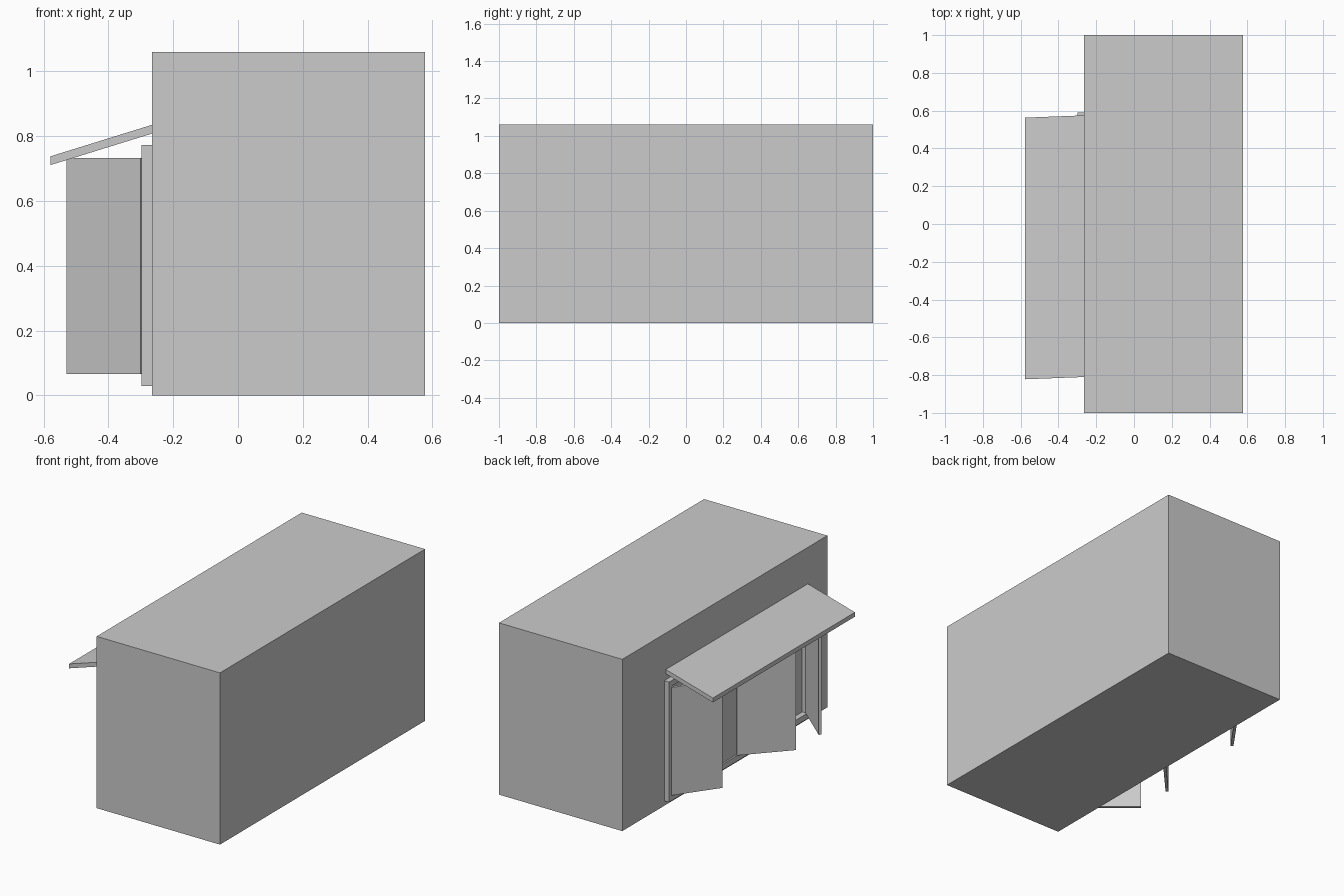
import bpy, bmesh
from mathutils import Vector

if "Cube" in bpy.data.objects:
    bpy.data.objects.remove(bpy.data.objects["Cube"])


def prism(name, outline, axis, lo, hi):
    """Extrude a 2D outline: axis 'z' takes (x, y) points, axis 'y' takes (x, z) points."""
    def place(p, h):
        return (p[0], p[1], h) if axis == 'z' else (p[0], h, p[1])
    bm = bmesh.new()
    base = [bm.verts.new(place(p, lo)) for p in outline]
    top = [bm.verts.new(place(p, hi)) for p in outline]
    n = len(outline)
    bm.faces.new(base)
    bm.faces.new(top)
    for i in range(n):
        j = (i + 1) % n
        bm.faces.new((base[i], base[j], top[j], top[i]))
    bmesh.ops.recalc_face_normals(bm, faces=bm.faces)
    mesh = bpy.data.meshes.new(name)
    bm.to_mesh(mesh)
    bm.free()
    obj = bpy.data.objects.new(name, mesh)
    bpy.context.collection.objects.link(obj)
    return obj


def box(name, x0, x1, y0, y1, z0, z1):
    return prism(name, [(x0, y0), (x1, y0), (x1, y1), (x0, y1)], 'z', z0, z1)


def panel(name, hinge, free, t=0.017):
    """Upright window panel swung open from hinge to free edge."""
    a, b = Vector(hinge), Vector(free)
    d = (b - a).normalized()
    n = Vector((-d.y, d.x)) * t / 2
    return prism(name, [a - n, b - n, b + n, a + n], 'z', 0.067, 0.733)


WALL, FRONT = -0.265, -0.298
Y0, Y1, Z0, Z1, BAR = -0.79, 0.59, 0.03, 0.772, 0.035

# Building block
box("building", WALL, 0.577, -1, 1, 0, 1.06)

# Window frame: sill, head, two jambs and a centre post
for label, z in (("sill", Z0), ("head", Z1 - BAR)):
    box("frame_" + label, FRONT, WALL, Y0, Y1, z, z + BAR)
for label, y in (("right_jamb", Y0), ("post", -0.1175), ("left_jamb", Y1 - BAR)):
    box("frame_" + label, FRONT, WALL, y, y + BAR, Z0 + BAR, Z1 - BAR)

# Open panels and one closed panel
panel("open_panel_left", (-0.296, 0.568), (-0.472, 0.322))
panel("open_panel_middle", (-0.292, -0.075), (-0.523, -0.325))
panel("open_panel_right", (-0.296, -0.757), (-0.523, -0.562))
box("closed_panel", -0.29, -0.273, -0.08, 0.24, 0.067, 0.733)

# Sloping awning, its outer edge shifted slightly sideways
awning = prism("awning", [(WALL, 0.835), (-0.578, 0.738), (-0.578, 0.711), (WALL, 0.808)],
               'y', -0.81, 0.575)
for v in awning.data.vertices:
    if v.co.x < -0.5:
        v.co.y -= 0.012
